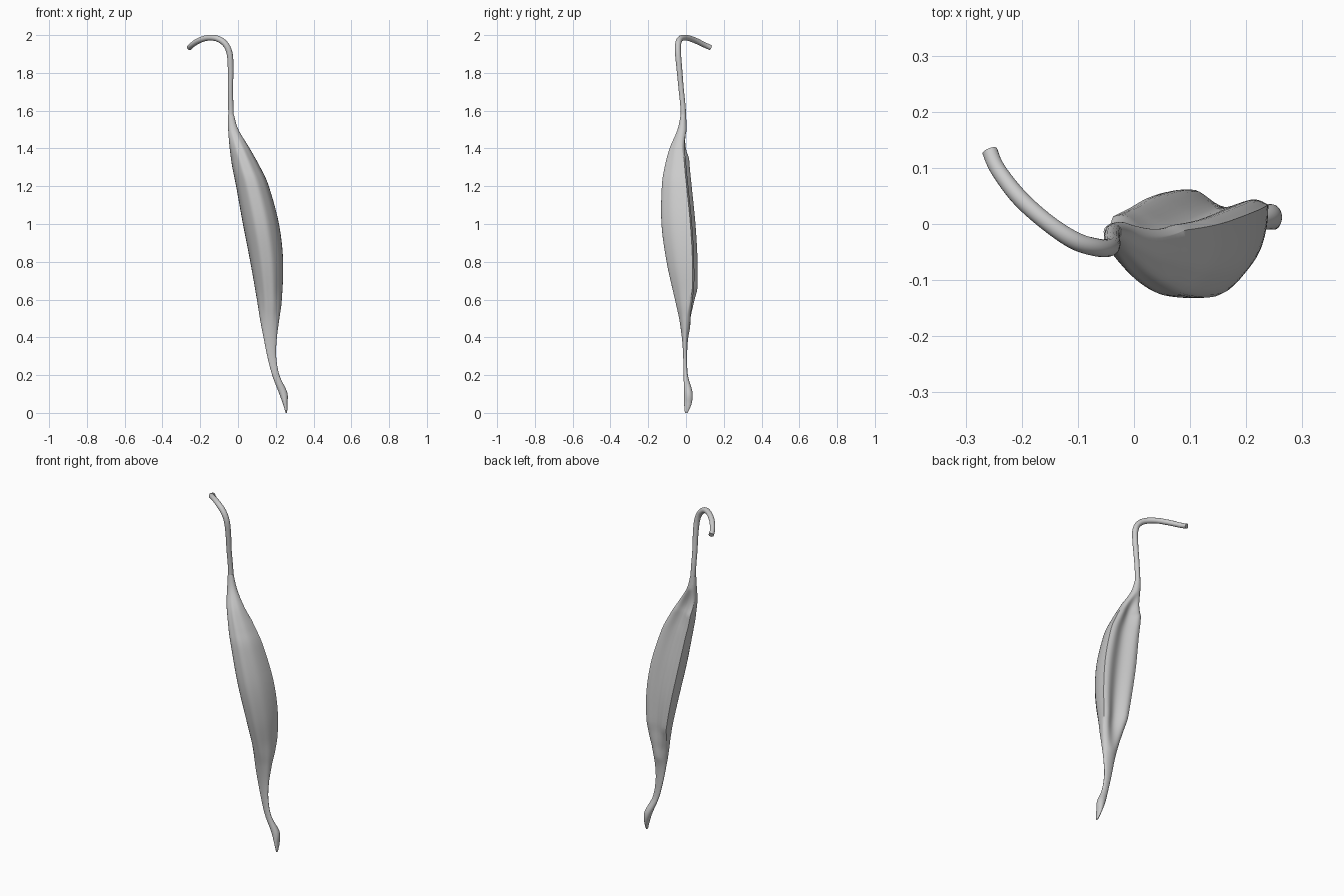
import bpy, bmesh, math
from mathutils import Vector

if "Cube" in bpy.data.objects:
    bpy.data.objects.remove(bpy.data.objects["Cube"])

def spline(rows, t):
    """Catmull-Rom through rows of equal length, t in 0..1"""
    n = len(rows) - 1
    i = min(int(t * n), n - 1)
    u = t * n - i
    a, b, c, d = (rows[min(max(k, 0), n)] for k in (i - 1, i, i + 1, i + 2))
    return [0.5 * (2*q + (r - p)*u + (2*p - 5*q + 4*r - s)*u*u + (3*q - p - 3*r + s)*u**3)
            for p, q, r, s in zip(a, b, c, d)]

def loft(name, rings):
    """Skin a list of closed rings and cap both ends"""
    bm = bmesh.new()
    loops = [[bm.verts.new(p) for p in ring] for ring in rings]
    n = len(loops[0])
    for a, b in zip(loops, loops[1:]):
        for i in range(n):
            j = (i + 1) % n
            bm.faces.new((a[i], a[j], b[j], b[i]))
    bm.faces.new(loops[0])
    bm.faces.new(loops[-1])
    bmesh.ops.recalc_face_normals(bm, faces=bm.faces)
    me = bpy.data.meshes.new(name)
    bm.to_mesh(me)
    bm.free()
    ob = bpy.data.objects.new(name, me)
    bpy.context.collection.objects.link(ob)
    bpy.context.view_layer.objects.active = ob
    ob.select_set(True)
    bpy.ops.object.shade_smooth_by_angle(angle=math.radians(45))
    ob.select_set(False)

# Pod outline: z, left x, right x, front y, back y
pod = [
    (1.58, -0.054, -0.022, -0.028, 0.000),
    (1.50, -0.052, 0.002, -0.045, 0.004),
    (1.40, -0.044, 0.062, -0.088, 0.010),
    (1.30, -0.030, 0.118, -0.115, 0.017),
    (1.20, -0.010, 0.163, -0.130, 0.027),
    (1.00, 0.026, 0.217, -0.132, 0.047),
    (0.80, 0.065, 0.239, -0.105, 0.058),
    (0.60, 0.100, 0.232, -0.060, 0.055),
    (0.50, 0.116, 0.219, -0.037, 0.034),
    (0.40, 0.135, 0.206, -0.022, 0.012),
    (0.30, 0.155, 0.202, -0.015, 0.006),
    (0.20, 0.181, 0.219, -0.013, 0.010),
    (0.11, 0.215, 0.260, -0.010, 0.034),
    (0.05, 0.237, 0.262, -0.010, 0.030),
    (0.00, 0.252, 0.260, -0.006, 0.008),
]
N, STEPS = 48, 110
rings = []
for k in range(STEPS + 1):
    z, xl, xr, yf, yb = spline(pod, k / STEPS)
    cx, hx = (xl + xr) / 2, (xr - xl) / 2
    # the back is slightly hollow along the middle of the pod, rounded on the ends
    hollow = max(0.0, min(1.0, (1.5 - z) / 0.15, (z - 0.45) / 0.2))
    ring = []
    for i in range(N):
        a = 2 * math.pi * i / N
        c, s = math.cos(a), math.sin(a)
        rim = yb - hollow * 0.012 * (1 + c) - (1 - hollow) * (yb - yf) / 2
        if s >= 0:
            y = rim + (yf - rim) * s ** 0.9
            y += 0.0025 * hollow * s * math.sin(9 * a)
        else:
            round_y = rim - s * (yb - rim)
            hollow_y = rim + 0.016 * s * s * math.cos(3 * (a - 1.5 * math.pi))* -1
            y = round_y * (1 - hollow) + hollow_y * hollow
        ring.append((cx + hx * c, y, z))
    rings.append(ring)
loft("pod", rings)

# Hooked stem: x, y, z, radius
stem = [
    (-0.036, -0.013, 1.53, 0.015), (-0.038, -0.016, 1.62, 0.014),
    (-0.040, -0.026, 1.72, 0.014), (-0.039, -0.035, 1.82, 0.015),
    (-0.044, -0.042, 1.90, 0.016), (-0.065, -0.042, 1.95, 0.016),
    (-0.105, -0.030, 1.980, 0.016), (-0.155, 0.003, 1.986, 0.015),
    (-0.205, 0.048, 1.972, 0.015), (-0.243, 0.098, 1.948, 0.014),
    (-0.257, 0.130, 1.934, 0.014),
]
path = [spline(stem, k / 70) for k in range(71)]
rings = []
for k, (x, y, z, r) in enumerate(path):
    d = Vector(path[min(k + 1, 70)][:3]) - Vector(path[max(k - 1, 0)][:3])
    u = d.cross(Vector((0.6, 0.8, 0.0))).normalized()
    v = d.cross(u).normalized()
    rings.append([Vector((x, y, z)) + r * (u * math.cos(t) + v * math.sin(t))
                  for t in (2 * math.pi * i / 16 for i in range(16))])
loft("stem", rings)
